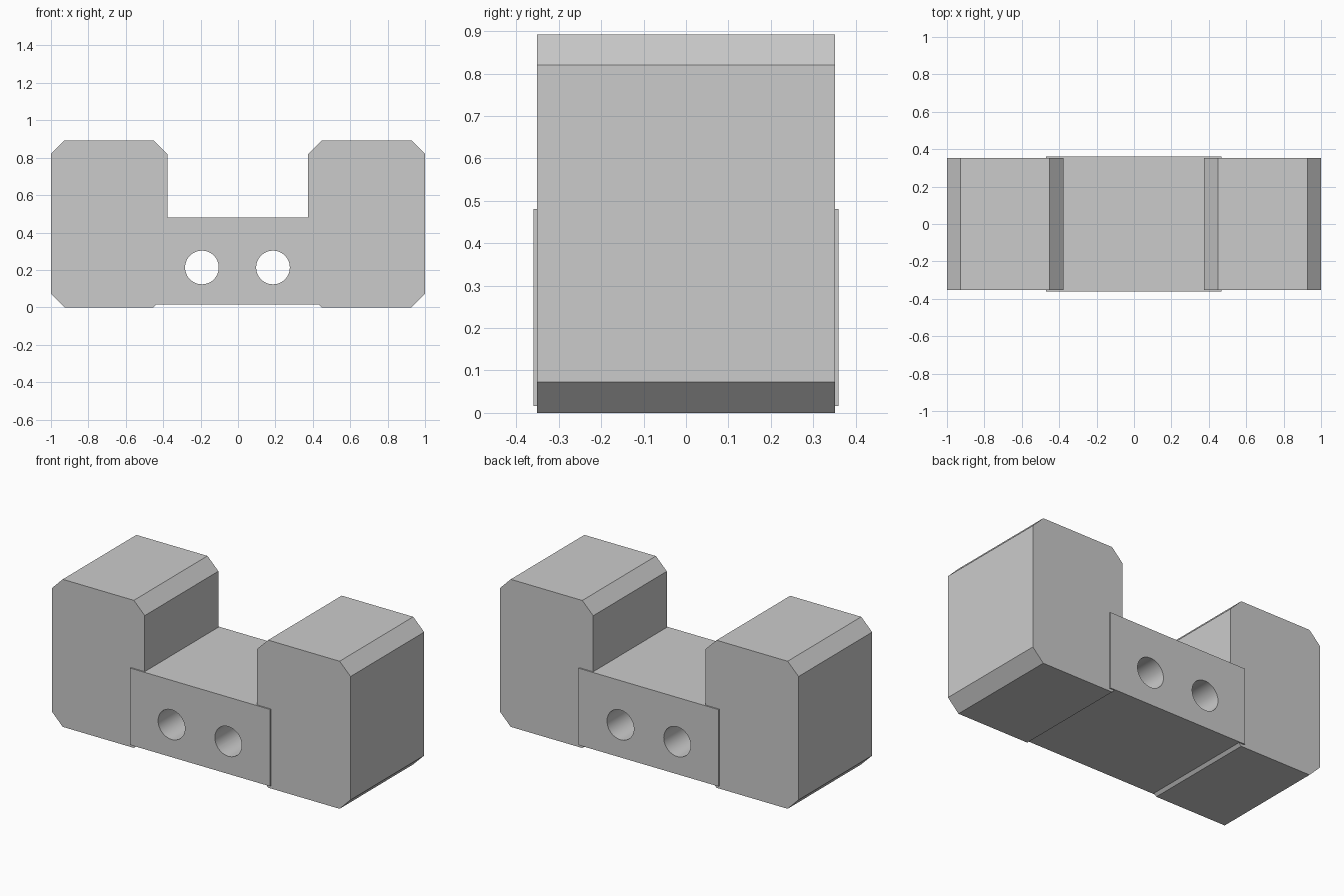
import bpy
import bmesh
import math

cube = bpy.data.objects.get("Cube")
if cube:
    bpy.data.objects.remove(cube, do_unlink=True)

GREY = (0.6, 0.6, 0.6, 1.0)
grey = bpy.data.materials.new("plain grey")
grey.use_nodes = True
grey.diffuse_color = GREY
grey.node_tree.nodes["Principled BSDF"].inputs["Base Color"].default_value = GREY

HOLE_Z, HOLE_R = 0.213, 0.09


def make_object(name, bm):
    bmesh.ops.recalc_face_normals(bm, faces=bm.faces)
    mesh = bpy.data.meshes.new(name)
    bm.to_mesh(mesh)
    bm.free()
    mesh.materials.append(grey)
    obj = bpy.data.objects.new(name, mesh)
    bpy.context.collection.objects.link(obj)
    return obj


def slab(name, x0, x1, z0, z1, depth, chamfer, hole_xs):
    """Box with optional chamfered lengthwise edges, drilled front to back."""
    bm = bmesh.new()
    bmesh.ops.create_cube(bm, size=1)
    for v in bm.verts:
        v.co.x = x0 if v.co.x < 0 else x1
        v.co.y = math.copysign(depth / 2, v.co.y)
        v.co.z = z0 if v.co.z < 0 else z1
    if chamfer:
        edges = [e for e in bm.edges if abs(e.verts[0].co.y - e.verts[1].co.y) > depth / 2]
        bmesh.ops.bevel(bm, geom=edges, offset=chamfer, segments=1, affect='EDGES')
    obj = make_object(name, bm)

    for i, x in enumerate(hole_xs):
        drill = bmesh.new()
        bmesh.ops.create_cone(drill, cap_ends=True, segments=48,
                              radius1=HOLE_R, radius2=HOLE_R, depth=2 * depth)
        for v in drill.verts:
            v.co = (x + v.co.x, v.co.z, HOLE_Z + v.co.y)
        cutter = make_object(f"{name}_drill_{i}", drill)
        cutter.hide_render = True
        cutter.hide_viewport = True
        mod = obj.modifiers.new("hole", 'BOOLEAN')
        mod.object = cutter
        mod.operation = 'DIFFERENCE'
        mod.solver = 'EXACT'

    # Bake the holes, then remove the drills
    bpy.context.view_layer.update()
    graph = bpy.context.evaluated_depsgraph_get()
    baked = bpy.data.meshes.new_from_object(obj.evaluated_get(graph))
    drills = [m.object for m in obj.modifiers]
    obj.modifiers.clear()
    obj.data = baked
    for d in drills:
        bpy.data.objects.remove(d, do_unlink=True)

    # Smooth bores, crisp edges
    bpy.ops.object.select_all(action='DESELECT')
    obj.select_set(True)
    bpy.context.view_layer.objects.active = obj
    bpy.ops.object.shade_smooth_by_angle(angle=math.radians(30))
    return obj


# Chamfered end blocks
slab("right_block", -1.0, -0.378, 0, 0.893, 0.704, 0.073, [-0.69])
slab("left_block", 0.375, 1.0, 0, 0.893, 0.704, 0.073, [0.685])

# Bridge joining the blocks
slab("bridge", -0.47, 0.467, 0.016, 0.481, 0.72, 0, [-0.193, 0.187])
